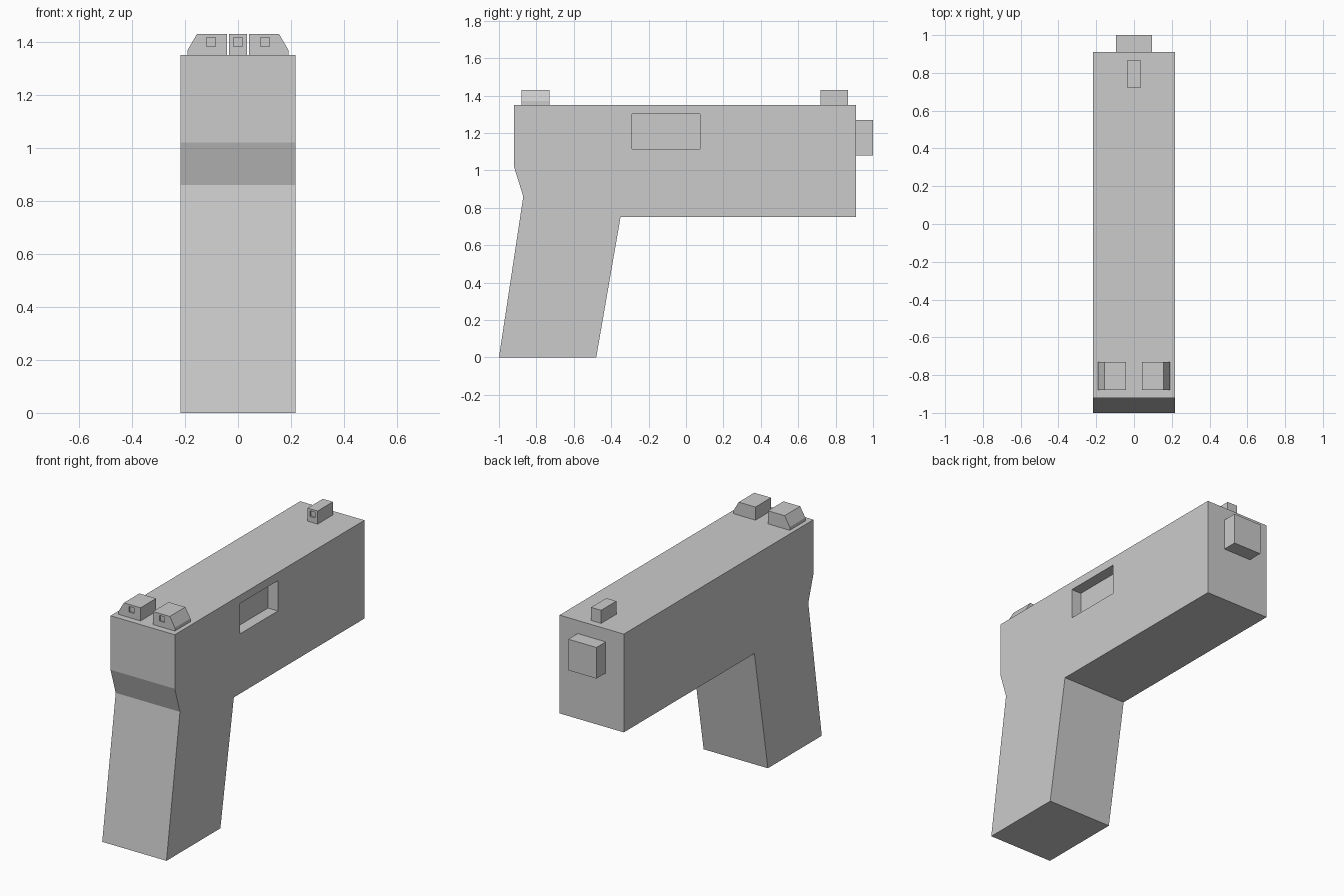
import bpy
import bmesh
from mathutils import Vector

cube = bpy.data.objects.get("Cube")
if cube:
    bpy.data.objects.remove(cube, do_unlink=True)

# One plain grey for the whole model
grey = bpy.data.materials.new("plain_grey")
grey.use_nodes = True
color = (0.6, 0.6, 0.6, 1)
grey.diffuse_color = color
grey.node_tree.nodes["Principled BSDF"].inputs["Base Color"].default_value = color


def prism(name, points, sweep):
    """Extrude a closed outline along the sweep vector."""
    bm = bmesh.new()
    face = bm.faces.new([bm.verts.new(p) for p in points])
    side = bmesh.ops.extrude_face_region(bm, geom=[face])["geom"]
    moved = [v for v in side if isinstance(v, bmesh.types.BMVert)]
    bmesh.ops.translate(bm, verts=moved, vec=Vector(sweep))
    bmesh.ops.recalc_face_normals(bm, faces=bm.faces)
    mesh = bpy.data.meshes.new(name)
    bm.to_mesh(mesh)
    bm.free()
    mesh.materials.append(grey)
    obj = bpy.data.objects.new(name, mesh)
    bpy.context.collection.objects.link(obj)
    return obj


def box(name, x, y, z):
    base = [(x[0], y[0], z[0]), (x[1], y[0], z[0]),
            (x[1], y[1], z[0]), (x[0], y[1], z[0])]
    return prism(name, base, (0, 0, z[1] - z[0]))


def cut(target, x, y, z):
    """Carve a box-shaped recess, then discard the cutter."""
    cutter = box("cutter", x, y, z)
    cutter.hide_render = True
    mod = target.modifiers.new("recess", "BOOLEAN")
    mod.operation = "DIFFERENCE"
    mod.solver = "EXACT"
    mod.object = cutter
    bpy.context.view_layer.objects.active = target
    bpy.ops.object.modifier_apply(modifier=mod.name)
    bpy.data.objects.remove(cutter, do_unlink=True)


# Body and raked grip in one side profile
half = 0.217
top = 1.35
profile = [(-1, 0), (-0.48, 0), (-0.35, 0.75), (0.91, 0.75),
           (0.91, top), (-0.92, top), (-0.92, 1.02), (-0.87, 0.86)]
body = prism("body", [(-half, y, z) for y, z in profile], (2 * half, 0, 0))

# Side port, on the +x side only
cut(body, (half - 0.067, half + 0.1), (-0.29, 0.075), (1.115, 1.3))

# Muzzle block
box("muzzle", (-0.095, 0.095), (0.91, 1), (1.08, 1.27))

# Front sight post
sights = [(box("front_sight", (-0.034, 0.034), (0.72, 0.867), (top, 1.43)), 0, 0.72)]

# Mirrored pair of chamfered rear sights
rear = [(0.042, top), (0.19, top), (0.19, 1.37), (0.155, 1.43), (0.042, 1.43)]
for side, sign in (("left", 1), ("right", -1)):
    obj = prism(side + "_rear_sight", [(sign * x, -0.88, z) for x, z in rear], (0, 0.15, 0))
    sights.append((obj, sign * 0.102, -0.88))

# Small square dimple in the front face of every sight
for obj, x, y in sights:
    cut(obj, (x - 0.017, x + 0.017), (y - 0.05, y + 0.01), (1.383, 1.417))
